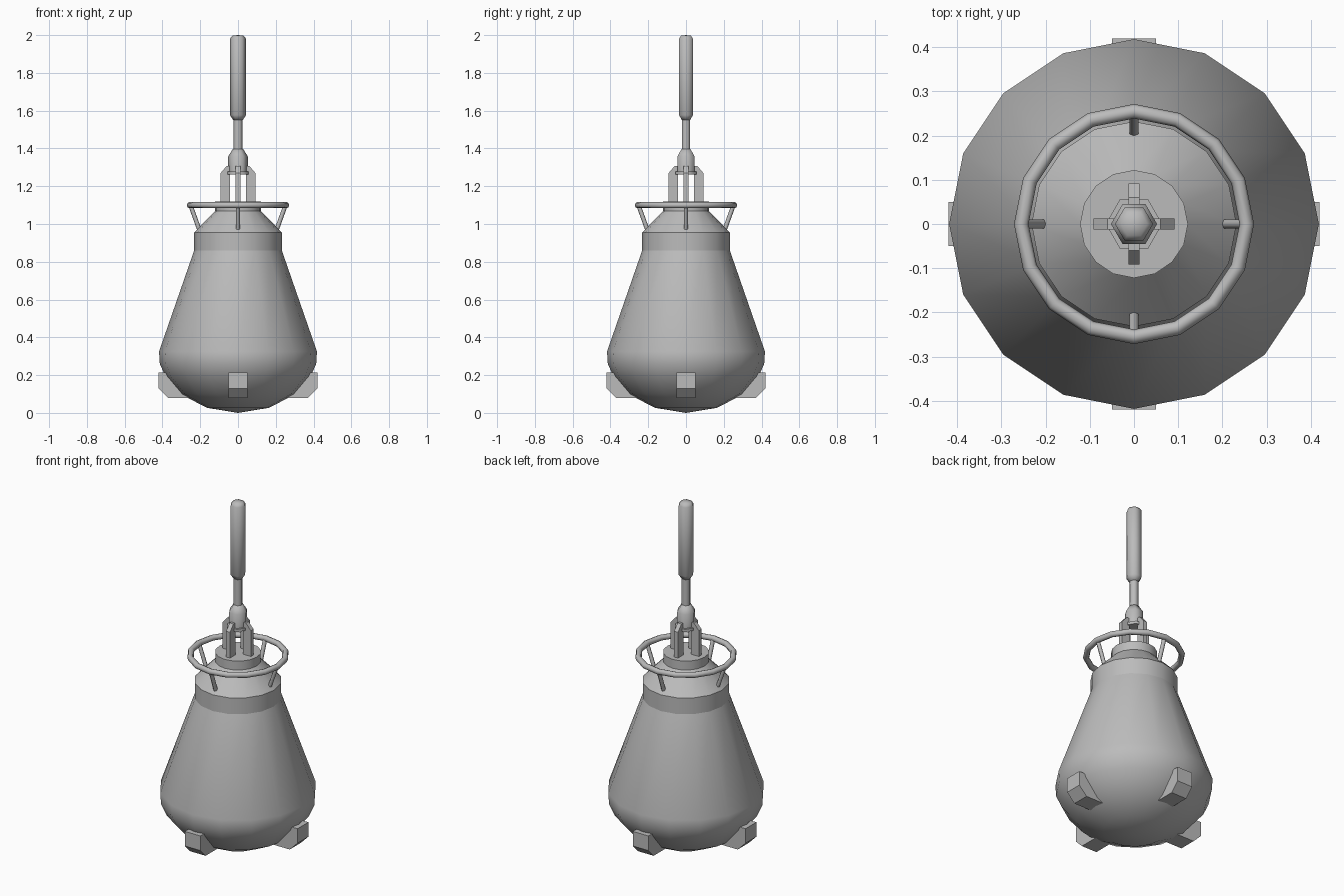
import bpy, bmesh
from math import pi, cos, sin, radians
from mathutils import Vector, Matrix

old = bpy.data.objects.get("Cube")
if old:
    bpy.data.objects.remove(old, do_unlink=True)

GREY = (0.5, 0.5, 0.5, 1)
metal = bpy.data.materials.new("plain_grey")
metal.use_nodes = True
metal.diffuse_color = GREY
metal.node_tree.nodes["Principled BSDF"].inputs["Base Color"].default_value = GREY


def finish(name, bm, smooth=None):
    bmesh.ops.recalc_face_normals(bm, faces=bm.faces)
    mesh = bpy.data.meshes.new(name)
    bm.to_mesh(mesh)
    bm.free()
    mesh.materials.append(metal)
    obj = bpy.data.objects.new(name, mesh)
    bpy.context.collection.objects.link(obj)
    if smooth:
        bpy.ops.object.select_all(action="DESELECT")
        obj.select_set(True)
        bpy.context.view_layer.objects.active = obj
        bpy.ops.object.shade_smooth_by_angle(angle=radians(smooth))
    return obj


def lathe(name, profile, sides, smooth):
    """Turn (radius, height) points around z; zero radius makes a pole."""
    bm = bmesh.new()
    rings = []
    for r, z in profile:
        count = sides if r else 1
        rings.append([bm.verts.new((r * cos(2 * pi * i / sides),
                                    r * sin(2 * pi * i / sides), z))
                      for i in range(count)])
    for a, b in zip(rings, rings[1:]):
        for i in range(sides):
            j = (i + 1) % sides
            quad = [a[i % len(a)], a[j % len(a)], b[j % len(b)], b[i % len(b)]]
            bm.faces.new(list(dict.fromkeys(quad)))
    return finish(name, bm, smooth)


def plate(name, outline, width, turn):
    """Extrude an (outward, height) outline sideways, then turn it about z."""
    bm = bmesh.new()
    face = bm.faces.new([bm.verts.new((x, -width / 2, z)) for x, z in outline])
    new = bmesh.ops.extrude_face_region(bm, geom=[face])["geom"]
    bmesh.ops.translate(bm, vec=(0, width, 0),
                        verts=[v for v in new if isinstance(v, bmesh.types.BMVert)])
    bm.transform(Matrix.Rotation(turn, 4, "Z"))
    return finish(name, bm)


def rod(name, start, end, radius, turn):
    a, b = Vector(start), Vector(end)
    bm = bmesh.new()
    bmesh.ops.create_cone(bm, cap_ends=True, segments=6, radius1=radius,
                          radius2=radius, depth=(b - a).length)
    aim = (b - a).to_track_quat("Z", "Y").to_matrix().to_4x4()
    bm.transform(Matrix.Rotation(turn, 4, "Z") @ Matrix.Translation((a + b) / 2) @ aim)
    return finish(name, bm, 65)


# Bulbous body, straight collar, sloping shoulder and neck
lathe("body", [(0, 0), (.165, .027), (.305, .10), (.385, .195), (.414, .26),
               (.418, .325), (.232, .86)], 16, 35)
lathe("collar", [(.232, .86), (.232, .955)], 16, 35)
lathe("shoulder", [(.232, .955), (.122, 1.068)], 16, 35)
lathe("neck", [(.122, 1.068), (.122, 1.12), (0, 1.12)], 16, 35)

# Handling ring
bpy.ops.mesh.primitive_torus_add(major_segments=16, minor_segments=8,
                                 major_radius=.255, minor_radius=.0165,
                                 location=(0, 0, 1.1))
ring = bpy.context.object
ring.name = "handling_ring"
ring.data.materials.append(metal)
bpy.ops.object.shade_smooth_by_angle(angle=radians(50))

# Feet, ring struts and rod brackets, one on each axis
foot = [(.30, .215), (.42, .215), (.42, .13), (.37, .08), (.25, .08)]
bracket = [(.042, 1.11), (.092, 1.11), (.092, 1.27), (.06, 1.307), (.042, 1.307)]
for i, side in enumerate(("left", "back", "right", "front")):
    turn = i * pi / 2
    plate(side + "_foot", foot, .10, turn)
    plate(side + "_bracket", bracket, .025, turn)
    rod(side + "_ring_strut", (.205, 0, .97), (.25, 0, 1.095), .0115, turn)

# Six-sided hub with flange, thin stem and long grip
lathe("hub_flange", [(0, 1.262), (.064, 1.262), (.064, 1.278), (0, 1.278)], 6, 65)
lathe("hub", [(0, 1.27), (.052, 1.27), (.052, 1.358), (.027, 1.398), (0, 1.398)], 6, 65)
lathe("stem", [(.025, 1.39), (.025, 1.56)], 6, 65)
lathe("grip", [(0, 1.55), (.025, 1.55), (.043, 1.577), (.043, 1.98),
               (.03, 1.997), (0, 2.0)], 6, 65)
